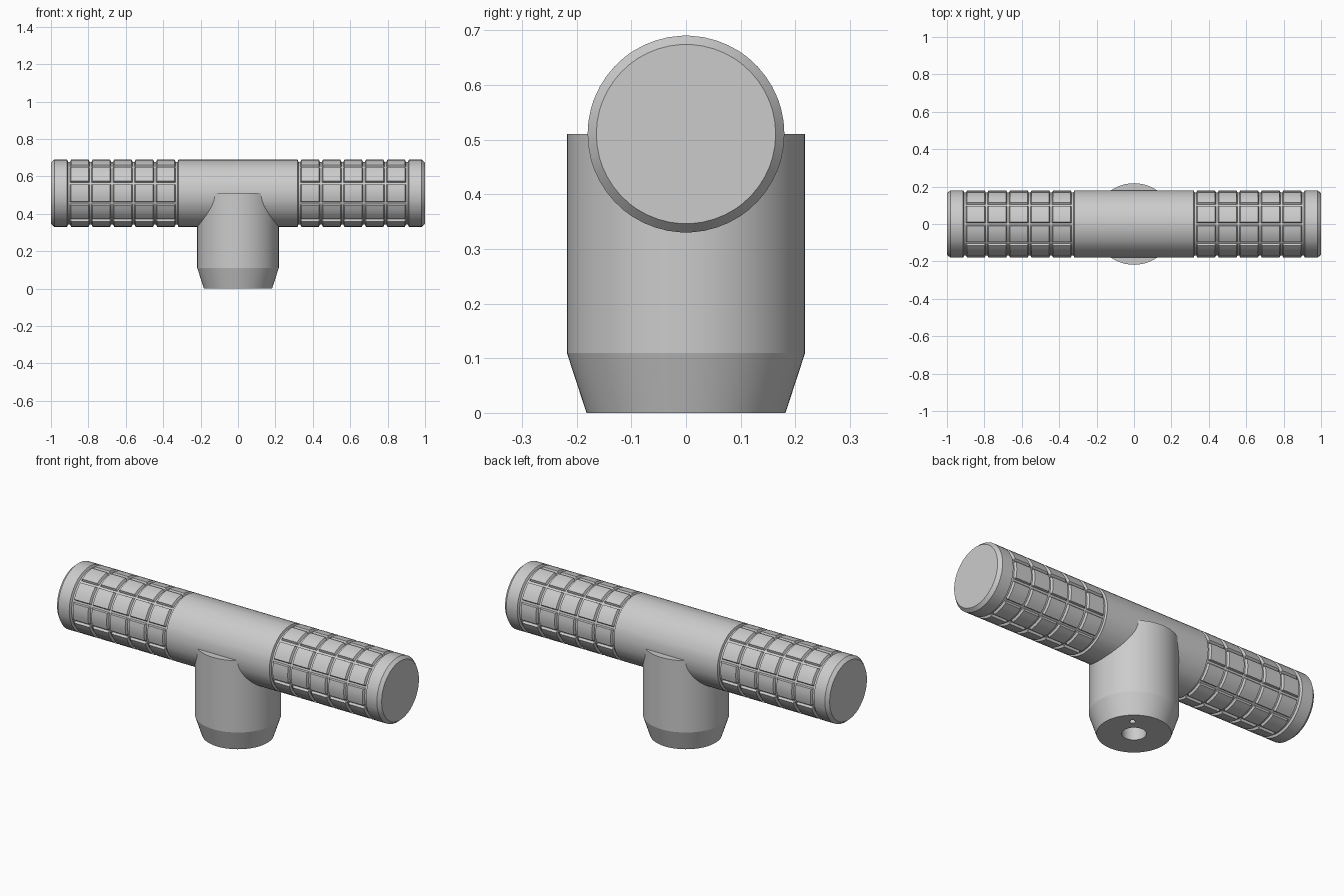
import bpy, bmesh
from math import sin, cos, radians, pi

if "Cube" in bpy.data.objects:
    bpy.data.objects.remove(bpy.data.objects["Cube"])

BAR_Z, R, R_LOW = 0.51, 0.18, 0.168
GRIP0, PITCH, PADS = 0.328, 0.115, 5     # first ring groove, spacing, pads per grip
RIBS = 10                                # lengthwise grooves around the bar


def finish(name, bm, angle=15):
    bmesh.ops.recalc_face_normals(bm, faces=bm.faces)
    me = bpy.data.meshes.new(name)
    bm.to_mesh(me)
    bm.free()
    ob = bpy.data.objects.new(name, me)
    bpy.context.collection.objects.link(ob)
    smooth(ob, angle)
    return ob


def smooth(ob, angle):
    bpy.ops.object.select_all(action='DESELECT')
    ob.select_set(True)
    bpy.context.view_layer.objects.active = ob
    bpy.ops.object.shade_smooth_by_angle(angle=radians(angle))


def skin(name, rings, angle=15):
    """Join closed rings of points with quads and cap both ends."""
    bm = bmesh.new()
    rows = [[bm.verts.new(p) for p in ring] for ring in rings]
    n = len(rows[0])
    for a, b in zip(rows, rows[1:]):
        for i in range(n):
            j = (i + 1) % n
            bm.faces.new((a[i], a[j], b[j], b[i]))
    bm.faces.new(rows[0])
    bm.faces.new(rows[-1])
    return finish(name, bm, angle)


def post(name, profile, x=0, y=0, n=64):
    """Vertical turned part from (radius, z) pairs."""
    return skin(name, [[(x + r * cos(2 * pi * i / n), y + r * sin(2 * pi * i / n), z)
                        for i in range(n)] for r, z in profile])


# Angles around the bar: (angle, lies in a lengthwise groove)
step = 360 / RIBS
around = []
for k in range(RIBS):
    c = 18 + k * step
    around += [(c - 1.8, True), (c + 1.8, True)]
    around += [(c + 3.4 + (step - 6.8) * t / 4, False) for t in range(5)]

# Right half of the bar: (x, radius, lies on a pad)
half = [(GRIP0 - 0.009, R, False), (GRIP0 - 0.005, R_LOW, False)]
for k in range(PADS):
    a, b = GRIP0 + k * PITCH, GRIP0 + (k + 1) * PITCH
    half += [(a + 0.005, R_LOW, False), (a + 0.011, R, True),
             (b - 0.011, R, True), (b - 0.005, R_LOW, False)]
end = GRIP0 + PADS * PITCH
half += [(end + 0.005, R_LOW, False), (end + 0.011, R, False),
         (0.982, R, False), (1.0, 0.164, False)]
along = [(-x, r, p) for x, r, p in reversed(half)] + half

# Handle bar with both grips
skin("handle_bar", [[(x, rr * cos(radians(a)), BAR_Z + rr * sin(radians(a)))
                     for a, low in around
                     for rr in [R_LOW if pad and low else r]]
                    for x, r, pad in along])

# Stem with tapered foot
stem = post("stem", [(0.182, 0), (0.218, 0.11), (0.218, BAR_Z)])

# Shaft bore and small pin hole in the foot
cutters = [post("bore_cutter", [(0.06, -0.1), (0.06, 0.28)], n=32),
           post("pin_cutter", [(0.015, -0.1), (0.015, 0.1)], 0.082, 0.085, 20)]
for cutter in cutters:
    cutter.hide_render = True
    mod = stem.modifiers.new(cutter.name, 'BOOLEAN')
    mod.operation, mod.solver, mod.object = 'DIFFERENCE', 'EXACT', cutter
    bpy.context.view_layer.objects.active = stem
    bpy.ops.object.modifier_apply(modifier=mod.name)
for cutter in cutters:
    bpy.data.objects.remove(cutter)
smooth(stem, 15)
